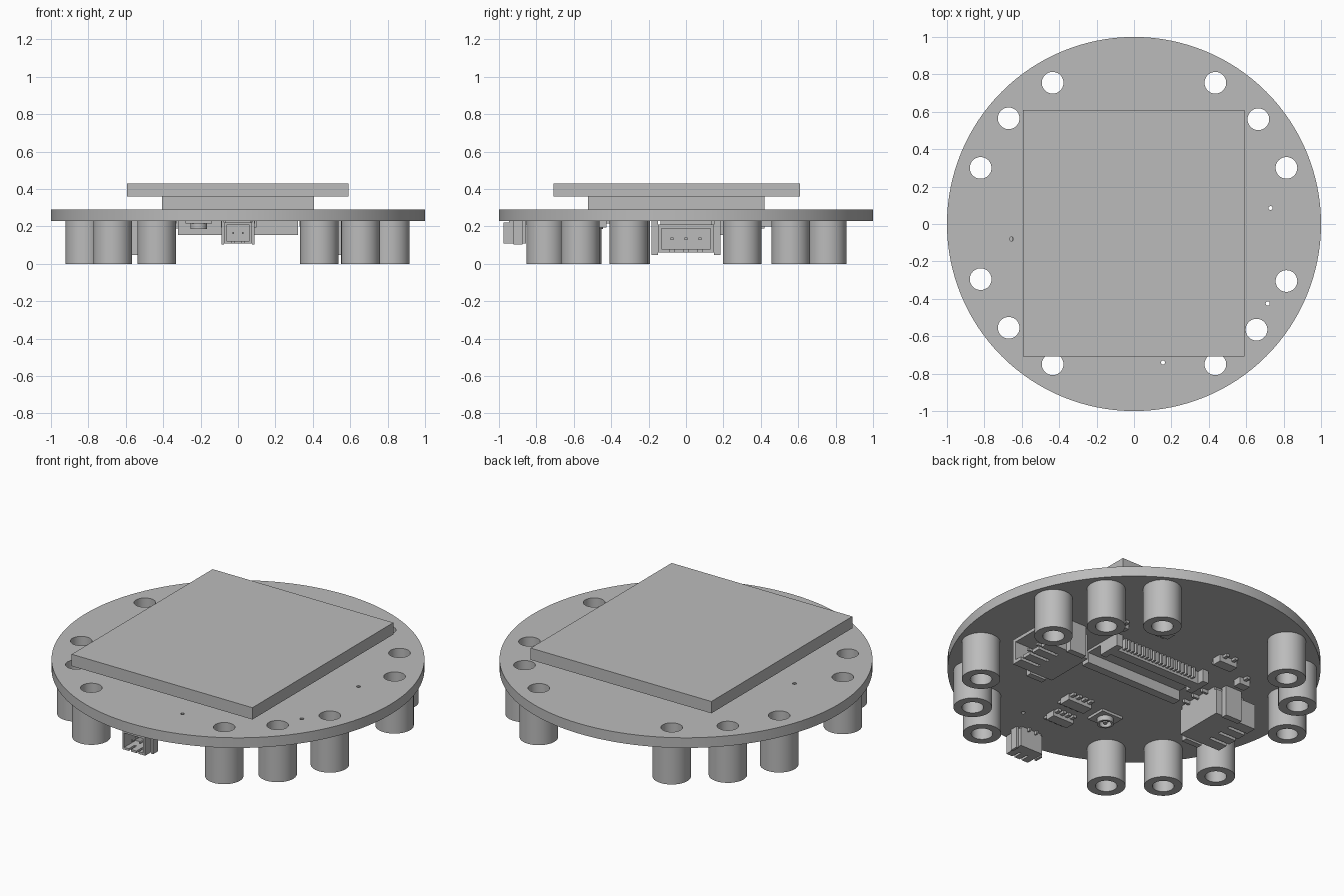
import bpy, bmesh, math
from mathutils import Matrix, Vector

if "Cube" in bpy.data.objects:
    bpy.data.objects.remove(bpy.data.objects["Cube"], do_unlink=True)

grey = bpy.data.materials.new("plain grey")
grey.use_nodes = True
grey.diffuse_color = (0.5, 0.5, 0.5, 1)
grey.node_tree.nodes["Principled BSDF"].inputs["Base Color"].default_value = (0.5, 0.5, 0.5, 1)

BOARD_LOW, BOARD_TOP = 0.23, 0.29


def finish(name, bm, smooth=False):
    mesh = bpy.data.meshes.new(name)
    bmesh.ops.recalc_face_normals(bm, faces=bm.faces)
    bm.to_mesh(mesh)
    bm.free()
    mesh.materials.append(grey)
    obj = bpy.data.objects.new(name, mesh)
    bpy.context.collection.objects.link(obj)
    if smooth:
        bpy.ops.object.select_all(action="DESELECT")
        obj.select_set(True)
        bpy.context.view_layer.objects.active = obj
        bpy.ops.object.shade_smooth_by_angle(angle=math.radians(30))
    return obj


def add_box(bm, x, y, z):
    """Box from (low, high) pairs."""
    size = [b - a for a, b in (x, y, z)]
    mid = [(a + b) / 2 for a, b in (x, y, z)]
    bmesh.ops.create_cube(bm, size=1, matrix=Matrix.Translation(mid) @ Matrix.Diagonal((*size, 1)))


def add_cylinder(bm, x, y, r, z0, z1, sides=48):
    bmesh.ops.create_cone(bm, cap_ends=True, segments=sides, radius1=r, radius2=r, depth=z1 - z0,
                          matrix=Matrix.Translation((x, y, (z0 + z1) / 2)))


def add_tube(bm, x, y, outer, inner, z0, z1, sides=48):
    """Revolve a closed rectangular profile."""
    rings = []
    for r, z in ((outer, z0), (outer, z1), (inner, z1), (inner, z0)):
        rings.append([bm.verts.new((x + r * math.cos(a), y + r * math.sin(a), z))
                      for a in (math.tau * i / sides for i in range(sides))])
    for k in range(4):
        a, b = rings[k], rings[(k + 1) % 4]
        for i in range(sides):
            j = (i + 1) % sides
            bm.faces.new((a[i], a[j], b[j], b[i]))


def boxes(name, *parts):
    bm = bmesh.new()
    for part in parts:
        add_box(bm, *part)
    return finish(name, bm)


# Standoff positions
posts = [(0.435, 0.755), (-0.435, 0.755), (0.665, 0.56), (-0.67, 0.565), (0.815, 0.30), (-0.82, 0.30),
         (0.815, -0.305), (-0.82, -0.295), (0.655, -0.565), (-0.67, -0.555), (0.435, -0.75), (-0.435, -0.75)]
pinholes = [(0.73, 0.085), (0.715, -0.425), (0.155, -0.74), (-0.655, -0.08)]

# Round board with drilled holes
bm = bmesh.new()
for x, y in posts:
    add_cylinder(bm, x, y, 0.058, 0.1, 0.5)
for x, y in pinholes:
    add_cylinder(bm, x, y, 0.011, 0.1, 0.5, 12)
drill = finish("hole_cutter", bm)

bm = bmesh.new()
add_cylinder(bm, 0, 0, 1, BOARD_LOW, BOARD_TOP, 128)
board = finish("round_board", bm)
cut = board.modifiers.new("holes", "BOOLEAN")
cut.operation = "DIFFERENCE"
cut.solver = "EXACT"
cut.object = drill
bpy.context.view_layer.objects.active = board
board.select_set(True)
bpy.ops.object.modifier_apply(modifier=cut.name)
bpy.ops.object.shade_smooth_by_angle(angle=math.radians(30))
bpy.data.objects.remove(drill, do_unlink=True)

# Hollow standoffs
for i, (x, y) in enumerate(posts):
    bm = bmesh.new()
    add_tube(bm, x, y, 0.103, 0.058, 0, BOARD_LOW)
    finish(f"standoff_{i + 1}", bm, True)

# Raised panel and its spacer
boxes("panel_spacer", ((-0.405, 0.405), (-0.525, 0.42), (BOARD_TOP, 0.36)))
boxes("top_panel", ((-0.593, 0.59), (-0.708, 0.61), (0.36, 0.43)))


def socket(name, centre, angle, width, depth, z0, z1, wall, pins, flange):
    """Open-mouthed plug socket that faces -y before it is turned."""
    h, d = width / 2, depth / 2
    bm = bmesh.new()
    add_box(bm, (-h, h), (-d, d), (z1 - wall, z1))
    add_box(bm, (-h, h), (d - wall, d), (z0, z1))
    for s in (-1, 1):
        add_box(bm, sorted((s * h, s * (h - wall))), (-d, d), (z0, z1))
        # side mounting ears
        add_box(bm, sorted((s * h, s * (h + flange))), (-0.1 * d, 0.7 * d), (z0 - wall * 0.6, BOARD_LOW))
    # slotted underside
    add_box(bm, (-h, h), (-d * 0.1, d), (z0, z0 + wall))
    slots = pins + 1
    step = width / slots
    for i in range(slots):
        x = -h + i * step
        add_box(bm, (x + step * 0.14, x + step * 0.86), (-d, 0), (z0, z0 + wall))
    # contact pins and solder tails
    mid = (z0 + z1) / 2
    for i in range(pins):
        x = (i - (pins - 1) / 2) * width / (pins + 1)
        t = wall * 0.35
        add_box(bm, (x - t, x + t), (-d * 0.7, d), (mid - t, mid + t))
        add_box(bm, (x - t, x + t), (d, d * 1.3), (BOARD_LOW - 0.02, BOARD_LOW))
    add_box(bm, (-h * 0.9, h * 0.9), (-d * 0.5, d), (z1, BOARD_LOW))
    bm.transform(Matrix.Translation(Vector((*centre, 0))) @ Matrix.Rotation(angle, 4, "Z"))
    return finish(name, bm)


# Plug sockets around the rim
socket("left_socket", (0.585, 0), math.pi / 2, 0.30, 0.27, 0.06, 0.21, 0.02, 3, 0.035)
socket("right_socket", (-0.585, 0), -math.pi / 2, 0.30, 0.27, 0.06, 0.21, 0.02, 3, 0.035)
socket("front_socket", (0, -0.915), 0, 0.15, 0.12, 0.11, 0.22, 0.013, 2, 0.014)

# Long slot connector under the middle of the board
slot_parts = [((-0.32, 0.32), (-0.05, 0.0), (0.155, BOARD_LOW)),
              ((-0.32, 0.32), (0.14, 0.20), (0.155, BOARD_LOW)),
              ((-0.32, 0.32), (0.0, 0.14), (0.215, BOARD_LOW)),
              ((0.28, 0.32), (0.10, 0.24), (0.155, BOARD_LOW)),
              ((-0.32, -0.28), (0.10, 0.24), (0.155, BOARD_LOW))]
slot_parts += [((x, x + 0.012), (0.20, 0.225), (0.17, BOARD_LOW))
               for x in (-0.24 + 0.025 * i for i in range(20))]
boxes("slot_connector", *slot_parts)

# Small coaxial jack
bm = bmesh.new()
add_box(bm, (-0.28, -0.14), (-0.55, -0.43), (0.215, BOARD_LOW))
add_tube(bm, -0.21, -0.49, 0.045, 0.033, 0.185, 0.22, 24)
add_cylinder(bm, -0.21, -0.49, 0.012, 0.19, 0.22, 12)
finish("coaxial_jack", bm, True)


def chip(name, x, y, w, d, low, legs):
    parts = [((x - w / 2, x + w / 2), (y - d / 2, y + d / 2), (low, BOARD_LOW))]
    for i in range(legs):
        lx = x - w / 2 + (i + 0.5) * w / legs
        parts.append(((lx - 0.01, lx + 0.01), (y - d / 2 - 0.03, y + d / 2 + 0.03), (0.215, BOARD_LOW)))
    boxes(name, *parts)


# Small components
chip("chip_rear", 0.02, -0.46, 0.16, 0.07, 0.195, 4)
chip("chip_front", -0.02, -0.64, 0.14, 0.06, 0.195, 4)
chip("switch_back", -0.31, 0.39, 0.12, 0.06, 0.19, 2)
chip("regulator", 0.15, 0.43, 0.10, 0.06, 0.20, 3)
chip("capacitor_right", -0.52, 0.28, 0.07, 0.05, 0.19, 1)
chip("capacitor_left", 0.36, 0.33, 0.06, 0.04, 0.20, 1)
